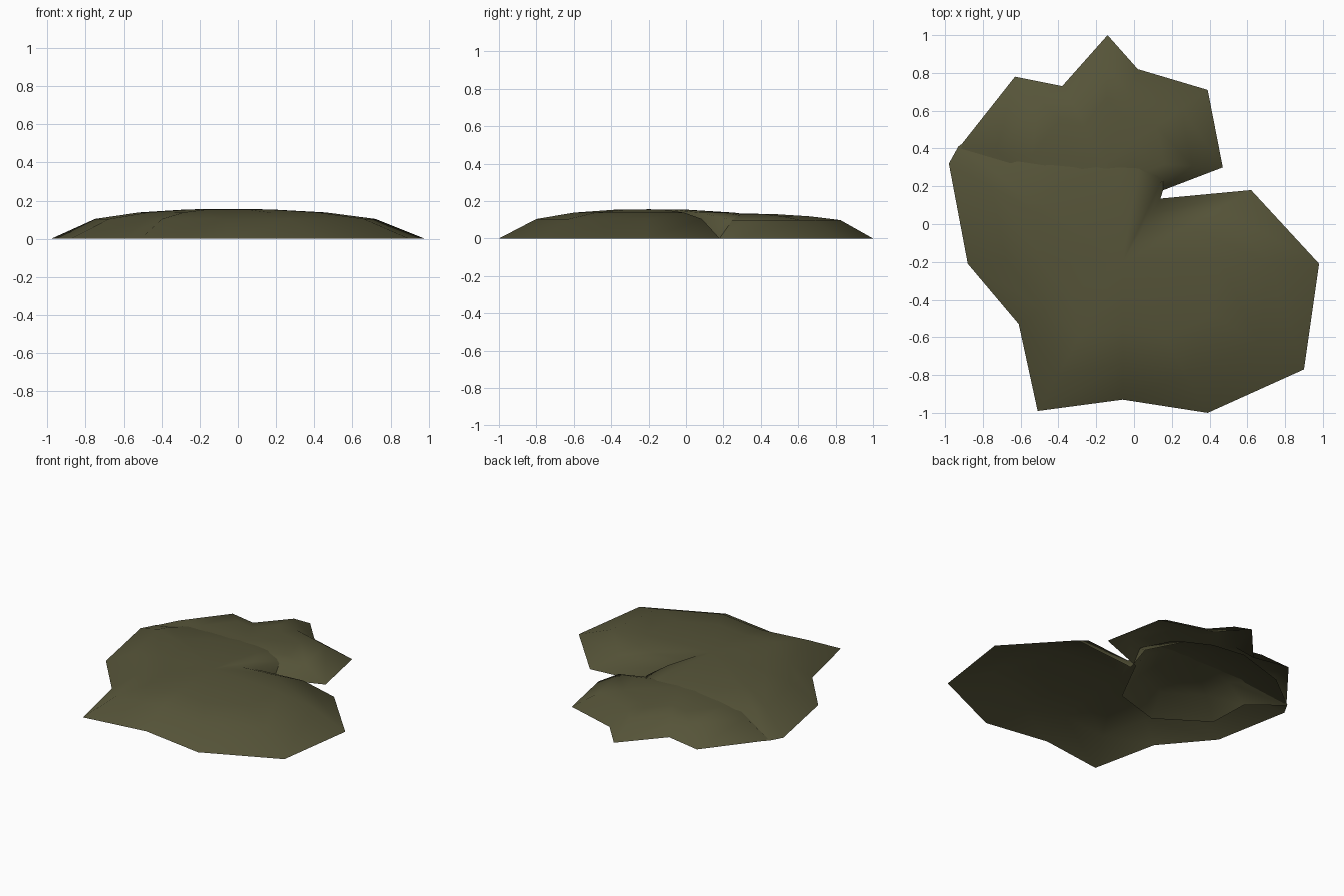
import bpy, bmesh, math

if "Cube" in bpy.data.objects:
    bpy.data.objects.remove(bpy.data.objects["Cube"])

moss = bpy.data.materials.new("dark olive")
moss.diffuse_color = (0.092, 0.088, 0.040, 1)
moss.use_nodes = True
moss.node_tree.nodes["Principled BSDF"].inputs["Base Color"].default_value = moss.diffuse_color


def mound(name, center, rim, rings, peak):
    """Open shell: the rim outline shrinks towards the centre as it rises."""
    cx, cy = center
    bm = bmesh.new()
    loops = [[bm.verts.new((cx + (x - cx) * s, cy + (y - cy) * s, z)) for x, y in rim]
             for s, z in rings]
    n = len(rim)
    for a, b in zip(loops, loops[1:]):
        for i in range(n):
            j = (i + 1) % n
            bm.faces.new((a[i], a[j], b[j], b[i]))
    top = bm.verts.new((cx, cy, peak))
    for i in range(n):
        bm.faces.new((loops[-1][i], loops[-1][(i + 1) % n], top))
    me = bpy.data.meshes.new(name)
    bm.to_mesh(me)
    bm.free()
    me.materials.append(moss)
    ob = bpy.data.objects.new(name, me)
    bpy.context.collection.objects.link(ob)
    for p in me.polygons:
        p.use_smooth = True
    return ob


# Large front mound, running under the back one
mound("front_mound", (-0.06, -0.2),
      [(-0.51, -0.99), (-0.06, -0.93), (0.39, -1.0), (0.90, -0.77), (0.98, -0.21),
       (0.62, 0.18), (0.14, 0.135), (0.21, 0.36), (0.08, 0.61), (-0.08, 0.69),
       (-0.31, 0.72), (-0.67, 0.61), (-0.93, 0.41), (-0.98, 0.32), (-0.88, -0.21),
       (-0.61, -0.53)],
      [(1, 0), (0.75, 0.104), (0.5, 0.138), (0.22, 0.154)], 0.156)

# Smaller, lower back mound
mound("back_mound", (-0.15, 0.33),
      [(0.13, 0.17), (0.47, 0.30), (0.39, 0.71), (0.02, 0.82), (-0.14, 1.0),
       (-0.38, 0.73), (-0.63, 0.78), (-0.93, 0.40), (-0.72, 0.23), (-0.71, -0.06),
       (-0.38, -0.28), (-0.05, -0.18)],
      [(1, 0), (0.74, 0.098), (0.5, 0.118), (0.22, 0.13)], 0.133)
